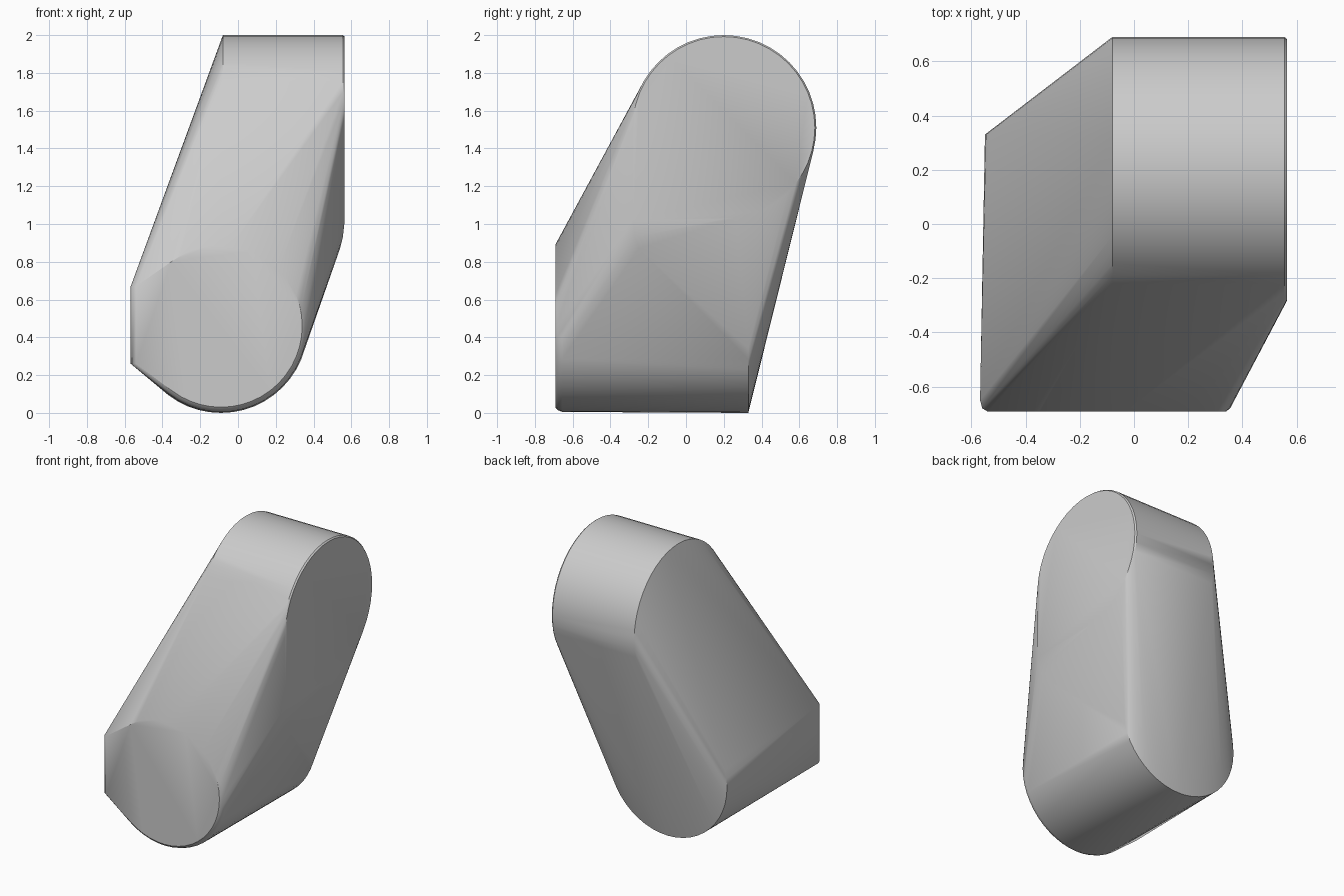
import bpy
import bmesh
from math import sin, cos, pi, radians

cube = bpy.data.objects.get("Cube")
if cube:
    bpy.data.objects.remove(cube, do_unlink=True)

SEGMENTS = 48

grey = bpy.data.materials.new("plain grey")
grey.use_nodes = True
colour = (0.6, 0.6, 0.6, 1)
grey.diffuse_color = colour
grey.node_tree.nodes["Principled BSDF"].inputs["Base Color"].default_value = colour

bm = bmesh.new()


def ring(axis, along, centre, radius):
    """Circle of points around the x or y axis; centre gives the other two."""
    for i in range(SEGMENTS):
        a = 2 * pi * i / SEGMENTS
        u = centre[0] + radius * cos(a)
        z = centre[1] + radius * sin(a)
        bm.verts.new((along, u, z) if axis == "x" else (u, along, z))


# Upper drum, lying sideways, with a fine edge at its outer end
for x, r in ((-0.08, 0.49), (0.555, 0.49), (0.565, 0.482)):
    ring("x", x, (0.2, 1.51), r)

# Lower drum, lying front to back, with a soft front edge
for y, r in ((0.33, 0.46), (-0.655, 0.455), (-0.68, 0.445), (-0.692, 0.43)):
    ring("y", y, (-0.09, 0.46), r)

# Rounded corner under the upper drum's outer end
for p in ((0.565, -0.28, 1.02), (0.555, -0.27, 0.93), (0.54, -0.25, 0.87)):
    bm.verts.new(p)

# Upright flat edge on the lower drum's side
for z in (0.26, 0.67):
    for x, y in ((-0.568, -0.65), (-0.56, -0.68), (-0.54, -0.692)):
        bm.verts.new((x, y, z))

# Stretch one skin over both drums
hull = bmesh.ops.convex_hull(bm, input=bm.verts[:])
loose = {g for g in hull["geom_interior"] + hull["geom_unused"]
         if isinstance(g, bmesh.types.BMVert)}
bmesh.ops.delete(bm, geom=list(loose), context="VERTS")
bmesh.ops.dissolve_limit(bm, angle_limit=radians(0.5), verts=bm.verts[:], edges=bm.edges[:])
bmesh.ops.recalc_face_normals(bm, faces=bm.faces[:])

mesh = bpy.data.meshes.new("elbow_block")
bm.to_mesh(mesh)
bm.free()
mesh.materials.append(grey)
block = bpy.data.objects.new("elbow_block", mesh)
bpy.context.collection.objects.link(block)
bpy.context.view_layer.objects.active = block
block.select_set(True)
bpy.ops.object.shade_smooth_by_angle(angle=radians(35))
